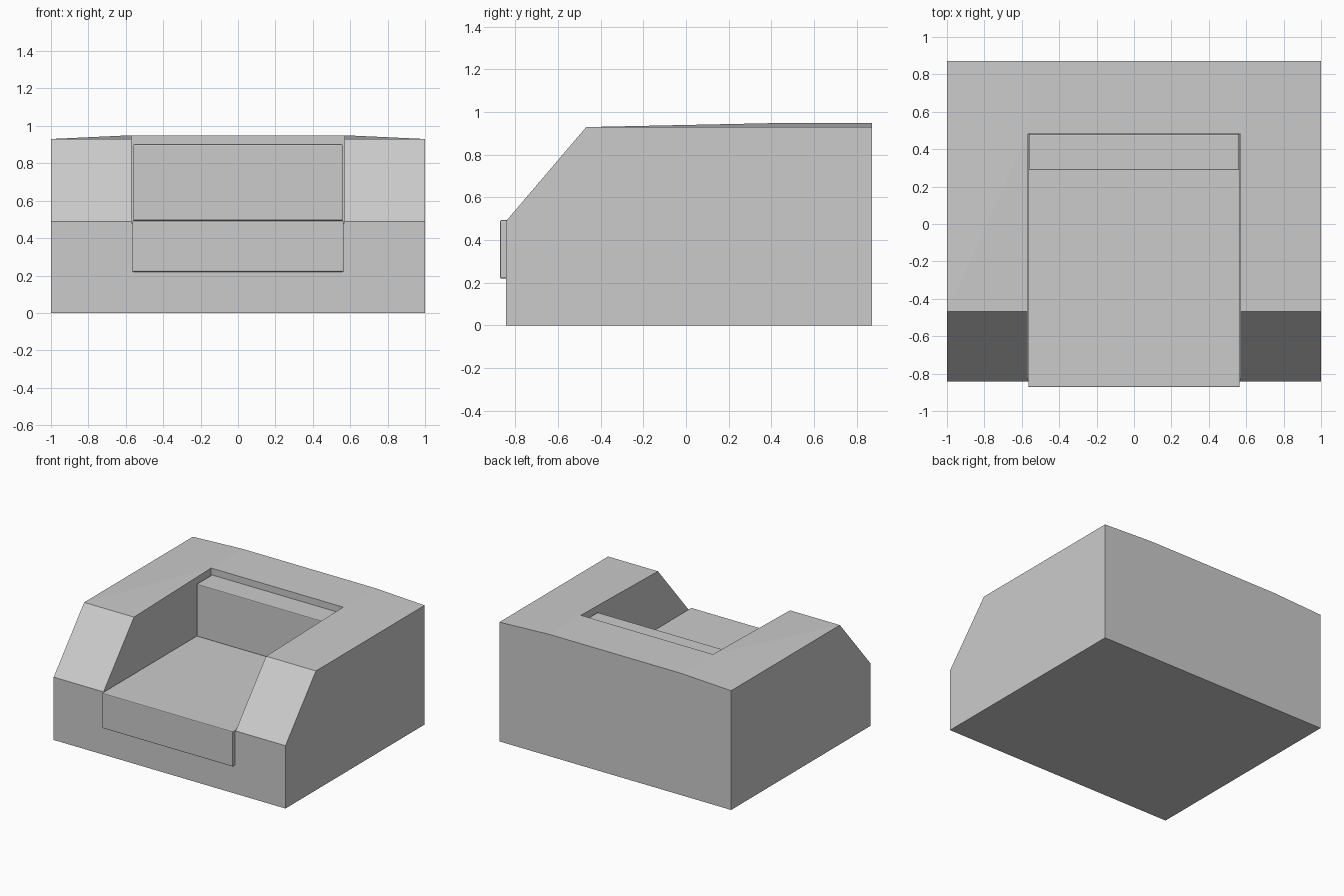
import bpy, bmesh

if "Cube" in bpy.data.objects:
    bpy.data.objects.remove(bpy.data.objects["Cube"])


def add_object(name, bm):
    mesh = bpy.data.meshes.new(name)
    bm.to_mesh(mesh)
    bm.free()
    obj = bpy.data.objects.new(name, mesh)
    bpy.context.collection.objects.link(obj)
    return obj


def box(name, lo, hi, bevel):
    bm = bmesh.new()
    bmesh.ops.create_cube(bm, size=1)
    for v in bm.verts:
        for i in range(3):
            v.co[i] = (lo[i] + hi[i]) / 2 + v.co[i] * (hi[i] - lo[i])
    obj = add_object(name, bm)
    mod = obj.modifiers.new("edge", "BEVEL")
    mod.width, mod.segments = bevel, 2
    return obj


# Frame: arms, back and base as one shell, right half mirrored
FRONT, SLOPE, WELL, BACK = -0.843, -0.468, 0.482, 0.872
ARM, FLOOR, LOW, TOP = 0.57, 0.48, 0.93, 0.95
bm = bmesh.new()


def V(x, y, z):
    return bm.verts.new((x, y, z))


# outer side profile
o = [V(1, FRONT, 0), V(1, FRONT, 0.49), V(1, SLOPE, LOW), V(1, BACK, LOW), V(1, BACK, 0)]
# inner arm profile
n = [V(ARM, FRONT, FLOOR), V(ARM, FRONT, 0.49), V(ARM, SLOPE, LOW),
     V(ARM, WELL, TOP), V(ARM, WELL, FLOOR)]
b = V(ARM, BACK, TOP)
# centre line loop
c = [V(0, FRONT, 0), V(0, FRONT, FLOOR), V(0, WELL, FLOOR), V(0, WELL, TOP),
     V(0, BACK, TOP), V(0, BACK, 0)]
faces = [
    o, n,                                  # outer side, inner arm side
    (o[0], o[1], n[1], n[0], c[1], c[0]),  # front
    (o[1], o[2], n[2], n[1]),              # arm slope
    (o[2], n[3], n[2]), (o[2], o[3], n[3]), (o[3], b, n[3]),  # arm top
    (b, c[4], c[3], n[3]),                 # back top
    (n[3], c[3], c[2], n[4]),              # inner back
    (n[4], c[2], c[1], n[0]),              # well floor
    (o[3], o[4], c[5], c[4], b),           # rear
    (o[0], c[0], c[5], o[4]),              # underside
]
for f in faces:
    bm.faces.new(f)
bmesh.ops.recalc_face_normals(bm, faces=bm.faces)
side = next(f for f in bm.faces if all(v.co.x > 0.99 for v in f.verts))
if side.normal.x < 0:
    bmesh.ops.reverse_faces(bm, faces=bm.faces)
frame = add_object("armchair_frame", bm)
mirror = frame.modifiers.new("mirror", "MIRROR")
mirror.use_clip = True

# Cushions
box("seat_cushion", (-0.565, -0.872, 0.22), (0.565, 0.48, 0.494), 0.006)
box("back_cushion", (-0.56, 0.288, 0.494), (0.56, 0.48, 0.902), 0.006)
